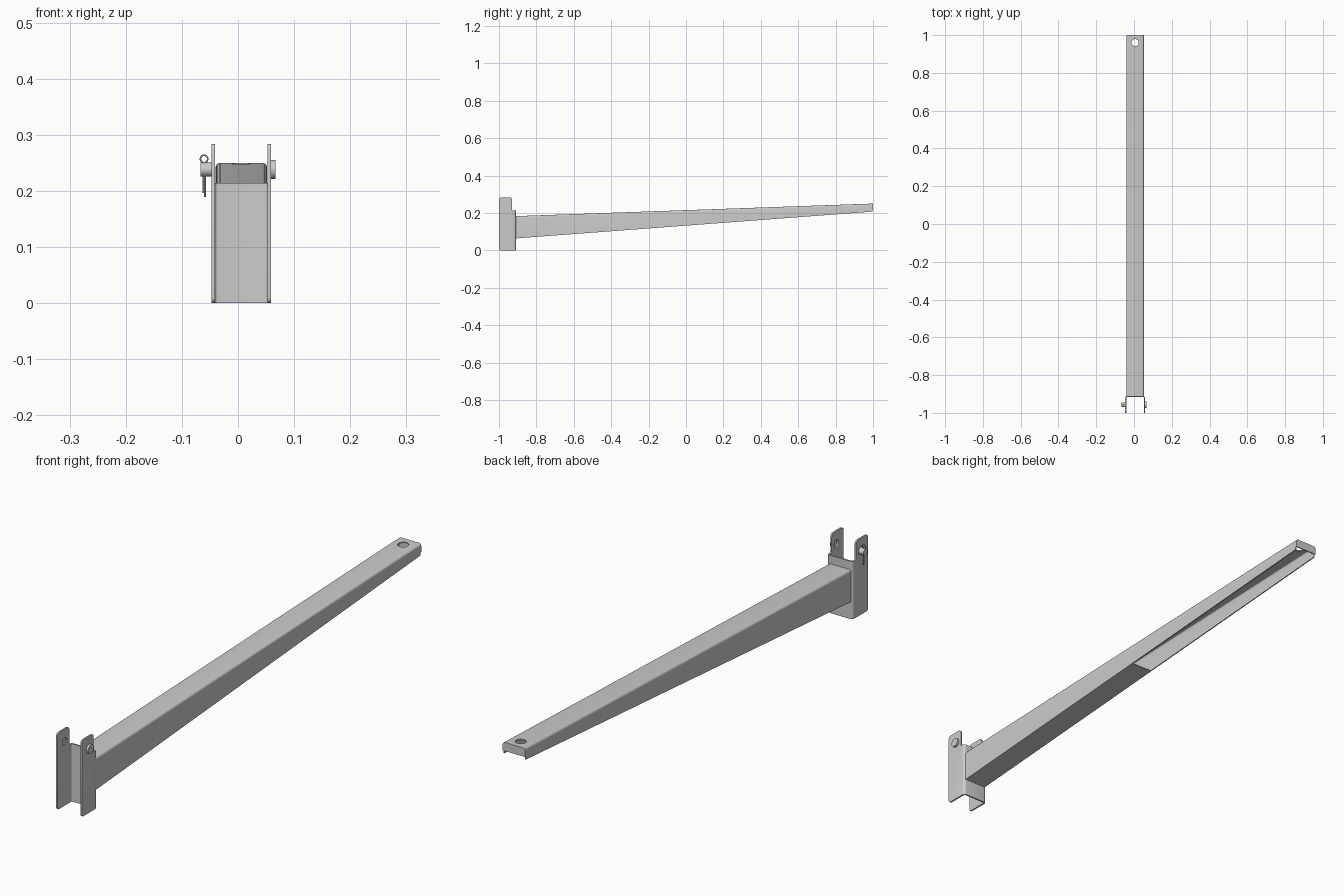
import bpy, bmesh
from math import sin, cos, radians, pi

if "Cube" in bpy.data.objects:
    bpy.data.objects.remove(bpy.data.objects["Cube"])

CX = 0.006                  # centre line of beam and bracket
PIN_Y, PIN_Z = -0.957, 0.238


def arc(cx, cy, r, a0, a1, n=5):
    return [(cx + r * cos(radians(a0 + (a1 - a0) * i / n)),
             cy + r * sin(radians(a0 + (a1 - a0) * i / n))) for i in range(n + 1)]


def dome(w, h, r):
    """Open-bottomed outline with two rounded upper corners."""
    return [(-w, 0)] + arc(-w + r, h - r, r, 180, 90) + arc(w - r, h - r, r, 90, 0) + [(w, 0)]


def channel(w, h, r, t):
    """Folded sheet U section."""
    return dome(w, h, r) + dome(w - t, h - t, r - t)[::-1]


def loft(name, a, b):
    """Solid between two matching loops of 3D points."""
    bm = bmesh.new()
    va, vb = [bm.verts.new(p) for p in a], [bm.verts.new(p) for p in b]
    n = len(va)
    bm.faces.new(va)
    bm.faces.new(vb[::-1])
    for i in range(n):
        j = (i + 1) % n
        bm.faces.new((va[i], vb[i], vb[j], va[j]))
    bmesh.ops.recalc_face_normals(bm, faces=bm.faces)
    me = bpy.data.meshes.new(name)
    bm.to_mesh(me)
    bm.free()
    ob = bpy.data.objects.new(name, me)
    bpy.context.collection.objects.link(ob)
    return ob


def rod(name, x0, x1, r):
    """Cylinder along x at the pin position."""
    pts = arc(PIN_Y, PIN_Z, r, 0, 360, 32)[:-1]
    return loft(name, [(x0, y, z) for y, z in pts], [(x1, y, z) for y, z in pts])


def activate(ob):
    bpy.ops.object.select_all(action='DESELECT')
    ob.select_set(True)
    bpy.context.view_layer.objects.active = ob


def boolean(ob, cutter, op):
    cutter.hide_render = True
    m = ob.modifiers.new("cut", 'BOOLEAN')
    m.operation, m.solver, m.object = op, 'EXACT', cutter
    activate(ob)
    bpy.ops.object.modifier_apply(modifier=m.name)
    bpy.data.objects.remove(cutter)


def smooth(ob):
    activate(ob)
    bpy.ops.object.shade_smooth_by_angle(angle=radians(30))


# Tapered beam, folded sheet open underneath
Y0, Y1, T, R, W = -0.91, 0.996, 0.004, 0.009, 0.046


def section(y, bottom, top):
    return [(CX + u, y, bottom + v) for u, v in channel(W, top - bottom, R, T)]


beam = loft("beam", section(Y0, 0.064, 0.183), section(Y1, 0.207, 0.25))
hole = arc(CX, 0.96, 0.019, 0, 360, 32)[:-1]
boolean(beam, loft("cutter", [(x, y, 0.2) for x, y in hole],
                   [(x, y, 0.3) for x, y in hole]), 'DIFFERENCE')
smooth(beam)

# End flap closing the beam tip, shorter than the side walls
flap = dome(W, 0.032, R)
smooth(loft("beam_end_flap", [(CX + u, Y1, 0.218 + v) for u, v in flap],
            [(CX + u, 1.0, 0.218 + v) for u, v in flap]))

# Bottom plate closing the inner half of the beam
PLATE_END = 0.05
slope = (0.207 - 0.064) / (Y1 - Y0)


def plate_loop(y):
    z, w = 0.064 + slope * (y - Y0), W - T
    return [(CX - w, y, z), (CX + w, y, z), (CX + w, y, z + T), (CX - w, y, z + T)]


loft("beam_bottom_plate", plate_loop(Y0), plate_loop(PLATE_END))

# Wall bracket: U channel trimmed to its side silhouette with raised ears
prof = channel(0.053, 0.10, 0.011, 0.006)
bracket = loft("bracket", [(CX + u, -1.01 + v, -0.02) for u, v in prof],
               [(CX + u, -1.01 + v, 0.32) for u, v in prof])
side = (arc(-0.99, 0.01, 0.01, 270, 180) + arc(-0.988, 0.272, 0.012, 180, 90)
        + arc(-0.942, 0.272, 0.012, 90, 0)
        + arc(-0.924, 0.220, 0.006, 180, 270) + [(-0.89, 0.214), (-0.89, 0)])
boolean(bracket, loft("cutter", [(-0.1, y, z) for y, z in side],
                      [(0.1, y, z) for y, z in side]), 'INTERSECT')
boolean(bracket, rod("cutter", -0.1, 0.1, 0.0135), 'DIFFERENCE')
smooth(bracket)

# Locking pin: protruding tail and flat head outside the ears
smooth(rod("pin_tail", -0.067, -0.044, 0.0125))
smooth(rod("pin_head", 0.059, 0.067, 0.017))

# Split pin: looped wire with two legs
path = ([(-0.0618, 0.196), (-0.0618, 0.248)]
        + arc(-0.0605, 0.257, 0.0065, 250, -70, 20)
        + [(-0.0588, 0.248), (-0.0588, 0.189)])
cu = bpy.data.curves.new("split_pin", 'CURVE')
cu.dimensions = '3D'
cu.bevel_depth, cu.bevel_resolution, cu.use_fill_caps = 0.0014, 2, True
sp = cu.splines.new('POLY')
sp.points.add(len(path) - 1)
for p, (x, z) in zip(sp.points, path):
    p.co = (x, PIN_Y, z, 1)
bpy.context.collection.objects.link(bpy.data.objects.new("split_pin", cu))
